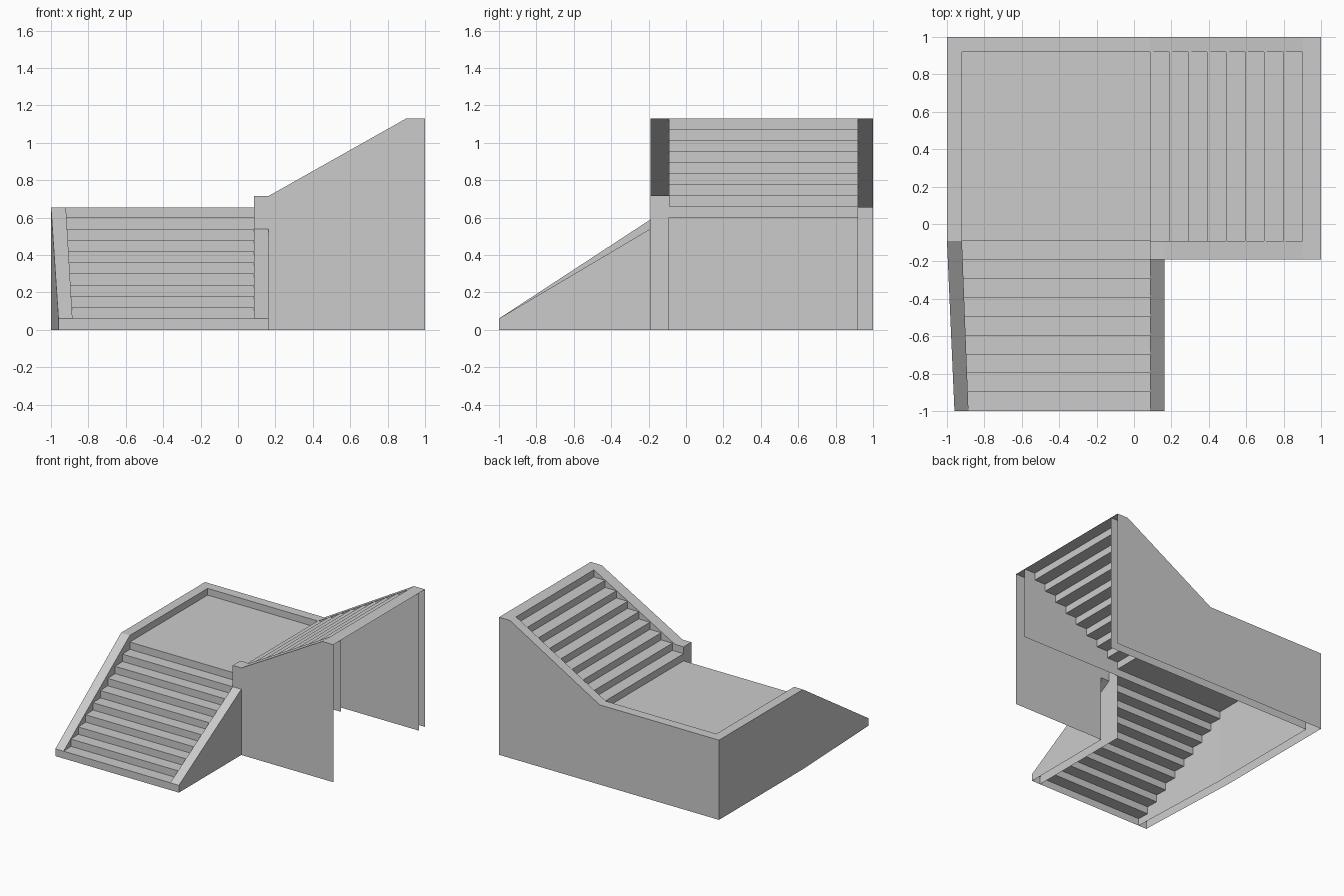
import bpy, bmesh

cube = bpy.data.objects.get("Cube")
if cube:
    bpy.data.objects.remove(cube, do_unlink=True)

grey = bpy.data.materials.new("concrete_grey")
grey.use_nodes = True
COLOUR = (0.6, 0.6, 0.6, 1)
grey.diffuse_color = COLOUR
grey.node_tree.nodes["Principled BSDF"].inputs["Base Color"].default_value = COLOUR

# Main levels and lines of the shell
FRONT, WALL_Y, LAND_Y, IN_BACK, BACK = -1, -0.19, -0.09, 0.92, 1
LEFT_IN, FLIGHT_X, SIDE_X, TOP_X, END = -0.92, 0.085, 0.163, 0.9, 1
STEP, LANDING, RAIL, TOP = 0.06, 0.6, 0.655, 1.13
TREAD = LANDING - STEP


def build(name, faces):
    """Make one object out of joined flat sheets."""
    bm = bmesh.new()
    for pts in faces:
        bm.faces.new([bm.verts.new(p) for p in pts])
    bmesh.ops.remove_doubles(bm, verts=bm.verts, dist=0.0005)
    bmesh.ops.recalc_face_normals(bm, faces=bm.faces)
    # Upward faces point up
    ups = [f for f in bm.faces if abs(f.normal.z) > 0.3]
    if ups and sum(f.normal.z * f.calc_area() for f in ups) < 0:
        bmesh.ops.reverse_faces(bm, faces=bm.faces)
    mesh = bpy.data.meshes.new(name)
    bm.to_mesh(mesh)
    bm.free()
    mesh.materials.append(grey)
    obj = bpy.data.objects.new(name, mesh)
    bpy.context.collection.objects.link(obj)
    return obj


def drop(a, b, base):
    """Upright sheet from a top edge down to a base height."""
    return [a, b, (b[0], b[1], base), (a[0], a[1], base)]


def hollow_wall(name, outer, inner, outer_bases, inner_base, extra=()):
    """Two upright skins joined by a sloping cap, open underneath."""
    faces = list(extra)
    for i in range(len(outer) - 1):
        faces.append([outer[i], outer[i + 1], inner[i + 1], inner[i]])
        faces.append(drop(outer[i], outer[i + 1], outer_bases[i]))
        faces.append(drop(inner[i], inner[i + 1], inner_base))
    build(name, faces)


def stair_profile(start, end, low, high, risers):
    """Zigzag of (run, height) points, tread first and riser after."""
    pts = [(start, low)]
    for i in range(1, risers + 1):
        run = start + (end - start) * i / risers
        pts += [(run, low + (high - low) * (i - 1) / risers),
                (run, low + (high - low) * i / risers)]
    return pts


def strip(a, b):
    """Faces spanning two matching rows of points."""
    return [[a[i], a[i + 1], b[i + 1], b[i]] for i in range(len(a) - 1)]


# Parapet around the right side and the back, rising with the upper flight
hollow_wall(
    "outer_parapet",
    [(-0.96, FRONT, STEP), (-1, LAND_Y, RAIL), (-1, BACK, RAIL),
     (FLIGHT_X, BACK, RAIL), (TOP_X, BACK, TOP), (END, BACK, TOP)],
    [(-0.885, FRONT, STEP), (LEFT_IN, LAND_Y, RAIL), (LEFT_IN, IN_BACK, RAIL),
     (FLIGHT_X, IN_BACK, RAIL), (TOP_X, IN_BACK, TOP), (END, IN_BACK, TOP)],
    [0] * 5, 0)

# Sloping side wall of the lower flight
hollow_wall(
    "lower_side_wall",
    [(SIDE_X, FRONT, STEP), (SIDE_X, WALL_Y, TREAD)],
    [(FLIGHT_X, FRONT, STEP), (FLIGHT_X, WALL_Y, TREAD)],
    [0], 0)

# Front wall of the upper flight, with its end post
post = RAIL + STEP
post_end = drop((FLIGHT_X, WALL_Y, post), (FLIGHT_X, LAND_Y, post), 0)
hollow_wall(
    "upper_front_wall",
    [(FLIGHT_X, WALL_Y, post), (SIDE_X, WALL_Y, post),
     (TOP_X, WALL_Y, TOP), (END, WALL_Y, TOP)],
    [(FLIGHT_X, LAND_Y, post), (SIDE_X, LAND_Y, post),
     (TOP_X, LAND_Y, TOP), (END, LAND_Y, TOP)],
    [TREAD, 0, 0], TREAD, [post_end])

# Lower flight, narrowing towards the parapet, and the landing
lower = stair_profile(FRONT, LAND_Y, STEP, LANDING, 9) + [(IN_BACK, LANDING)]
taper = (LEFT_IN + 0.885) / (LAND_Y - FRONT)
build("lower_flight_and_landing", strip(
    [(-0.885 + taper * (min(y, LAND_Y) - FRONT), y, z) for y, z in lower],
    [(FLIGHT_X, y, z) for y, z in lower]))

# Bottom riser across the whole front
build("bottom_riser", [drop((-0.96, FRONT, STEP), (SIDE_X, FRONT, STEP), 0)])

# Upper flight with the top platform
rise = (TOP - LANDING) / 9
upper = [(FLIGHT_X, LANDING)]
upper += stair_profile(FLIGHT_X, TOP_X, LANDING + rise, TOP, 8) + [(END, TOP)]
build("upper_flight", strip([(x, LAND_Y, z) for x, z in upper],
                            [(x, IN_BACK, z) for x, z in upper]))
